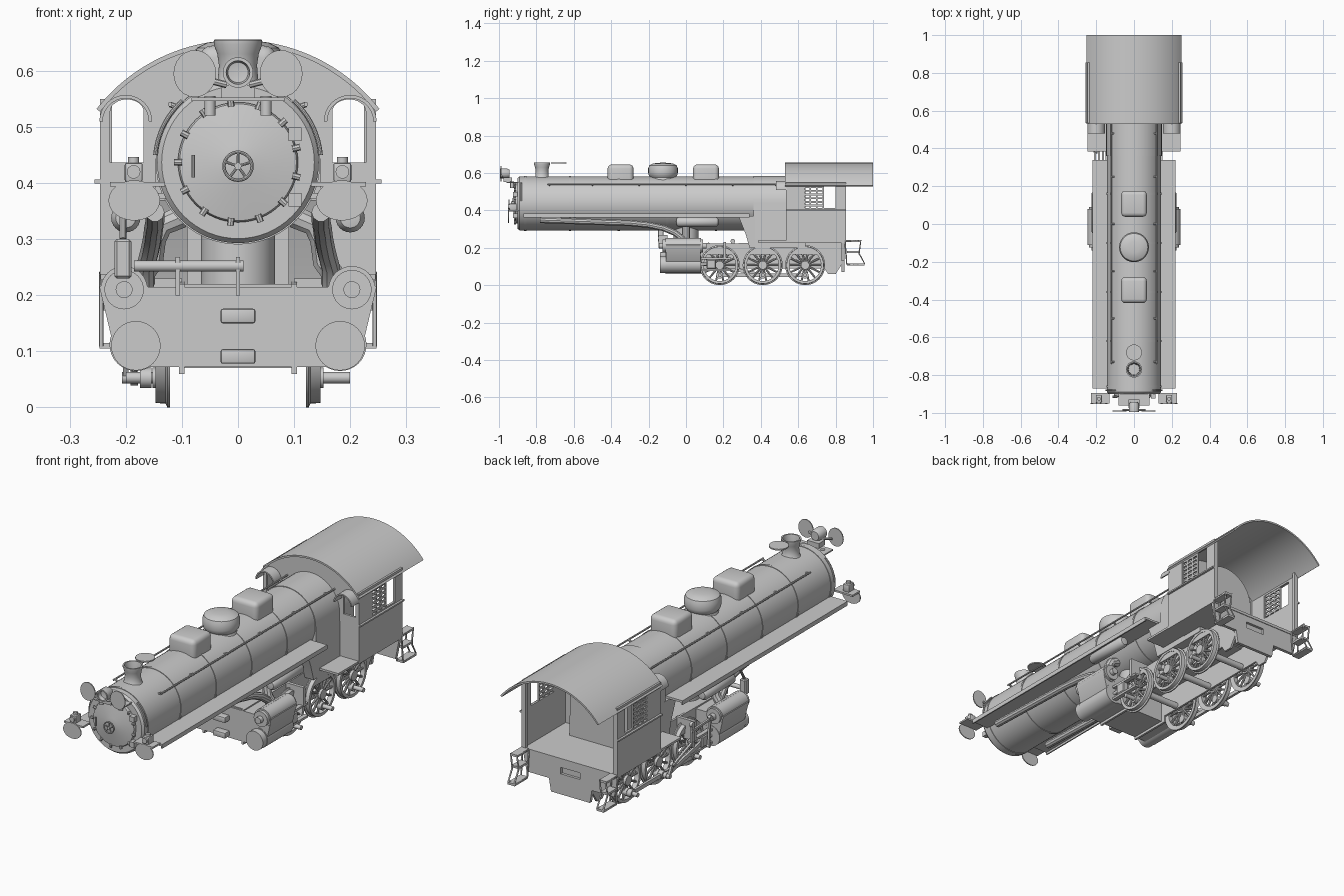
import bpy, bmesh
from math import pi, sin, cos, radians
from mathutils import Vector, Matrix, Euler

if "Cube" in bpy.data.objects:
    bpy.data.objects.remove(bpy.data.objects["Cube"])


def finish(name, me, angle=35):
    me.shade_smooth()
    me.set_sharp_from_angle(angle=radians(angle))
    o = bpy.data.objects.new(name, me)
    bpy.context.collection.objects.link(o)
    return o


def from_bm(name, bm):
    bmesh.ops.recalc_face_normals(bm, faces=bm.faces)
    me = bpy.data.meshes.new(name)
    bm.to_mesh(me)
    bm.free()
    return finish(name, me)


def cyl(name, a, b, r, r2=None, n=24):
    a, b = Vector(a), Vector(b)
    d = b - a
    m = Matrix.Translation((a + b) / 2) @ d.to_track_quat('Z', 'Y').to_matrix().to_4x4()
    bm = bmesh.new()
    bmesh.ops.create_cone(bm, cap_ends=True, segments=n, radius1=r,
                          radius2=r if r2 is None else r2, depth=d.length, matrix=m)
    return from_bm(name, bm)


def box(name, x0, x1, y0, y1, z0, z1, bevel=0, seg=3):
    bm = bmesh.new()
    m = Matrix.Translation(((x0 + x1) / 2, (y0 + y1) / 2, (z0 + z1) / 2))
    m = m @ Matrix.Diagonal((abs(x1 - x0), abs(y1 - y0), abs(z1 - z0), 1))
    bmesh.ops.create_cube(bm, size=1, matrix=m)
    if bevel:
        bmesh.ops.bevel(bm, geom=bm.edges[:], offset=bevel, segments=seg, profile=0.5, affect='EDGES')
    return from_bm(name, bm)


def lathe(name, prof, loc, axis='z', n=48, closed=False):
    bm = bmesh.new()
    vs = [bm.verts.new((r, 0, h)) for r, h in prof]
    for i in range(len(vs) - (not closed)):
        bm.edges.new((vs[i], vs[(i + 1) % len(vs)]))
    bmesh.ops.spin(bm, geom=bm.verts[:] + bm.edges[:], cent=(0, 0, 0), axis=(0, 0, 1),
                   angle=2 * pi, steps=n, use_duplicate=False)
    bmesh.ops.remove_doubles(bm, verts=bm.verts, dist=1e-5)
    rot = {'z': Matrix(), 'y': Matrix.Rotation(-pi / 2, 4, 'X'), 'x': Matrix.Rotation(pi / 2, 4, 'Y')}[axis]
    bm.transform(Matrix.Translation(loc) @ rot)
    return from_bm(name, bm)


def curve_mesh(name, cu, m=Matrix()):
    tmp = bpy.data.objects.new(name, cu)
    bpy.context.collection.objects.link(tmp)
    dg = bpy.context.evaluated_depsgraph_get()
    me = bpy.data.meshes.new_from_object(tmp.evaluated_get(dg))
    bpy.data.objects.remove(tmp)
    me.transform(m)
    return finish(name, me)


def add_poly(cu, pts, cyclic):
    s = cu.splines.new('POLY')
    s.points.add(len(pts) - 1)
    for p, c in zip(s.points, pts):
        p.co = (*c, *([0] * (3 - len(c))), 1)
    s.use_cyclic_u = cyclic


def plate(name, loops, axis, c0, c1):
    """Flat outline (extra loops are holes) extruded along axis from c0 to c1."""
    cu = bpy.data.curves.new(name, 'CURVE')
    cu.dimensions, cu.fill_mode, cu.extrude = '2D', 'BOTH', abs(c1 - c0) / 2
    for lp in loops:
        add_poly(cu, lp, True)
    rot = Euler((pi / 2, 0, pi / 2 if axis == 'x' else 0)).to_matrix().to_4x4()
    off = Vector((1, 0, 0) if axis == 'x' else (0, 1, 0)) * (c0 + c1) / 2
    return curve_mesh(name, cu, Matrix.Translation(off) @ rot)


def pipe(name, pts, r, cyclic=False):
    cu = bpy.data.curves.new(name, 'CURVE')
    cu.dimensions, cu.bevel_depth, cu.bevel_resolution, cu.use_fill_caps = '3D', r, 3, True
    add_poly(cu, pts, cyclic)
    return curve_mesh(name, cu)


def arc(cx, cy, rx, ry, a0, a1, n=24):
    return [(cx + rx * cos(radians(a0 + (a1 - a0) * i / n)),
             cy + ry * sin(radians(a0 + (a1 - a0) * i / n))) for i in range(n + 1)]


def rect(a, b, c, d):
    return [(a, c), (b, c), (b, d), (a, d)]


BZ, BR = 0.437, 0.144  # boiler axis height and radius

# Boiler, domed smokebox door and bands
lathe("boiler", [(0, -.93), (.03, -.926), (.104, -.912), (.107, -.906), (.107, -.9), (.136, -.9),
                 (BR, -.89), (BR, .64), (0, .64)], (0, 0, BZ), 'y', 64)
for y in (-.86, -.62, -.36, -.1, .16, .4):
    lathe("boiler_band", [(BR - .004, -.006), (.1465, -.006), (.1465, .006), (BR - .004, .006)],
          (0, y, BZ), 'y', 64, True)
for i in range(13):
    a = 2 * pi * (i + .5) / 13
    cyl("door_clamp", (.1 * cos(a), -.914, BZ + .1 * sin(a)), (.114 * cos(a), -.914, BZ + .114 * sin(a)), .006, n=8)
lathe("door_handwheel", [(.025 + .003 * cos(t * pi / 4), .003 * sin(t * pi / 4)) for t in range(8)],
      (0, -.946, .43), 'y', 32, True)
for i in range(5):
    a = 2 * pi * i / 5 + .3
    cyl("handwheel_spoke", (0, -.946, .43), (.025 * cos(a), -.946, .43 + .025 * sin(a)), .0025, n=8)
cyl("handwheel_shaft", (0, -.95, .43), (0, -.92, .43), .006)
for z in (.37, .487):
    box("door_hinge", .09, .113, -.925, -.9, z - .012, z + .012)
cyl("door_handle", (-.08, -.928, .41), (-.08, -.928, .45), .003, n=8)

# Firebox with straight sides below the boiler
plate("firebox", [[(-.15, .2), (.15, .2)] + arc(0, BZ, .147, .147, 0, 180)], 'y', .36, .64)
for s in (1, -1):
    plate("firebox_front_edge", [[(.28, .37), (.37, .37), (.37, .2), (.34, .2), (.32, .27)]], 'x', s * .09, s * .15)

# Chimney and its swung-open lid
lathe("chimney", [(.06, -.02), (.045, 0), (.036, .012), (.034, .04), (.037, .06), (.043, .077), (.043, .085),
                  (.036, .085), (.029, .05), (.028, .0), (0, 0)], (0, -.77, .57))
cyl("chimney_lid", (0, -.68, .65), (0, -.68, .656), .042, n=32)

# Sand boxes and steam dome
for y in (-.35, .107):
    box("sand_box", -.068, .068, y - .069, y + .069, .53, .645, .022, 4)
lathe("steam_dome", [(.085, -.04), (.07, -.015), (.066, .0), (.076, .012), (.079, .025), (.079, .05),
                     (.073, .066), (.055, .075), (.03, .079), (0, .08)], (0, -.123, .575))

# Headlight with bracket and two side discs
box("headlight_shelf", -.083, .083, -.96, -.895, .546, .552)
box("headlight_bracket", -.03, .03, -.975, -.93, .552, .575)
lathe("headlight", [(0, .05), (.02, .05), (.027, .035), (.027, -.002), (.021, -.002), (.018, .015), (0, .018)],
      (0, -.993, .597), 'y', 32)
for s in (1, -1):
    plate("headlight_disc", [arc(s * .077, .595, .038, .042, 0, 345, 23)], 'y', -.992, -.987)
    cyl("disc_arm", (s * .02, -.985, .575), (s * .06, -.985, .585), .006, n=8)
    cyl("shelf_post", (s * .05, -.93, .52), (s * .05, -.93, .555), .01, n=12)
    # Marker lamps at the ends of the running boards
    box("marker_shelf", s * .13, s * .228, -.95, -.895, .394, .402)
    box("marker_lamp", s * .17, s * .202, -.945, -.905, .402, .436, .004, 2)
    cyl("marker_lens", (s * .186, -.952, .42), (s * .186, -.94, .42), .012)
    cyl("marker_cap", (s * .186, -.925, .436), (s * .186, -.925, .446), .01)
    plate("marker_disc", [arc(s * .185, .369, .046, .036, 0, 345, 23)], 'y', -.952, -.947)

    # Running boards, air tanks, delivery pipes and handrails
    box("running_board", s * .125, s * .22, -.87, .34, .372, .382)
    box("running_board_lip", s * .214, s * .22, -.87, .34, .362, .382)
    lathe("air_tank", [(0, -.115), (.018, -.112), (.026, -.1), (.026, .1), (.018, .112), (0, .115)],
          (s * .2, .06, .338), 'y', 24)
    pipe("steam_pipe", [(s * .148, -.78, .348), (s * .148, -.3, .332), (s * .15, -.2, .322), (s * .152, -.12, .305),
                        (s * .157, -.06, .28), (s * .165, -.02, .25), (s * .165, .0, .22)], .017)
    pipe("exhaust_elbow", [(s * .1, .0, .34), (s * .135, .0, .325), (s * .148, .0, .3), (s * .153, .0, .26),
                           (s * .175, .0, .23)], .021)
    cyl("handrail", (s * .121, -.74, .54), (s * .121, .54, .54), .004, n=10)
    for y in (-.73, -.5, -.25, 0, .25, .48):
        cyl("handrail_post", (s * .095, y, .53), (s * .121, y, .54), .005, n=8)
    pipe("smokebox_rail", [(s * x, -.88, z) for x, z in arc(0, BZ, .148, .148, 5, 48, 12)], .004)

    # Cylinders and valve chests with stepped covers
    cyl("cylinder", (s * .182, -.11, .112), (s * .182, .08, .112), .047, n=32)
    cyl("cylinder_cover", (s * .182, -.14, .11), (s * .182, -.1, .11), .044, n=32)
    cyl("valve_chest", (s * .203, -.11, .21), (s * .203, .08, .21), .042, n=32)
    cyl("valve_cover", (s * .203, -.125, .21), (s * .203, .09, .21), .035, n=32)
    cyl("valve_stem_cover", (s * .203, -.145, .21), (s * .203, .11, .21), .015)

    # Main frame plate, crosshead guides and crosshead
    plate("frame_plate", [[(-.11, .22), (-.11, .06), (.1, .06), (.1, .09), (.74, .09), (.76, .06), (.8, .06),
                           (.845, .13), (.845, .23)]], 'x', s * .095, s * .105)
    for z in (.142, .082):
        box("crosshead_guide", s * .172, s * .192, .07, .24, z - .005, z + .005)
    box("crosshead", s * .168, s * .196, .11, .16, .087, .137, .004, 1)
    cyl("piston_rod", (s * .182, .07, .112), (s * .182, .13, .112), .008)
    box("guide_hanger", s * .1, s * .195, .2, .215, .14, .23)

    # Cab side with louvred window
    plate("cab_side", [rect(.535, .85, .235, .55), rect(.63, .8, .413, .53)], 'x', s * .236, s * .246)
    box("side_moulding", s * .244, s * .256, .535, .855, .399, .406)
    for i in range(6):
        box("window_louvre", s * .238, s * .244, .63, .735, .42 + i * .02, .43 + i * .02)
    for y in (.632, .665, .7, .735):
        box("window_bar", s * .237, s * .245, y - .004, y + .004, .413, .53)
    box("cab_rear_post", s * .225, s * .246, .84, .855, .235, .55)
    # Hood over the front window and step plate below
    plate("window_hood", [arc(s * .2, .51, .047, .047, 0, 180, 16) + arc(s * .2, .51, .041, .041, 180, 0, 16)],
          'y', .48, .54)
    box("front_platform", s * .14, s * .245, .385, .54, .228, .238)
    # Rear boarding steps
    for x in (.212, .244):
        pipe("step_rail", [(s * x, .85, .235), (s * x, .935, .24), (s * x, .925, .17), (s * x, .955, .115),
                           (s * x, .86, .11), (s * x, .855, .17), (s * x, .85, .235)], .004)
    for y0, y1, z in ((.86, .955, .11), (.86, .925, .178), (.85, .935, .236)):
        box("step_tread", s * .21, s * .247, y0, y1, z - .005, z + .005)

# Cylinder saddle block
plate("saddle_block", [[(-.2, .252), (-.247, .215), (-.222, .11), (-.18, .072), (.18, .072), (.222, .11),
                        (.247, .215), (.2, .252), (.16, .215), (-.16, .215)]], 'y', -.108, .078)
cyl("saddle_column", (0, 0, .2), (0, 0, .32), .066, n=40)
for z in (.163, .091):
    box("buffer_pad", -.031, .031, -.14, -.1, z - .013, z + .013, .004, 2)
# Cross shaft and small hardware ahead of the block
cyl("cross_shaft", (-.185, -.14, .252), (.01, -.14, .252), .01)
for x in (-.107, 0):
    box("shaft_hanger", x - .004, x + .004, -.148, -.1, .2, .268)
box("shaft_bracket", -.22, -.19, -.15, -.12, .23, .3, .004, 1)
pipe("bracket_link", [(-.205, -.135, .3), (-.205, -.1, .36)], .006)

# Driving wheels with spokes, counterweights and crank pins
WZ, WY = .107, (.18, .41, .637)
for y in WY:
    cyl("axle", (-.14, y, WZ), (.14, y, WZ), .015)
    for s in (1, -1):
        lathe("wheel_rim", [(.107, s * .121), (.107, s * .126), (.1, s * .129), (.099, s * .147), (.085, s * .147),
                            (.085, s * .124)], (0, y, WZ), 'x', 48, True)
        cyl("wheel_hub", (s * .12, y, WZ), (s * .152, y, WZ), .023)
        for i in range(14):
            a = 2 * pi * i / 14
            cyl("wheel_spoke", (s * .135, y + .018 * cos(a), WZ + .018 * sin(a)),
                (s * .135, y + .088 * cos(a), WZ + .088 * sin(a)), .006, .005, n=8)
        plate("counterweight", [arc(y, WZ, .088, .088, 40, 140, 16)], 'x', s * .128, s * .145)
        cyl("crank_boss", (s * .128, y, .053), (s * .152, y, .053), .018)
        cyl("crank_pin", (s * .14, y, .053), (s * .2, y, .053), .01)

# Rods and valve gear on the left side
box("side_rod", -.17, -.158, WY[0], WY[2], .044, .062)
for y in WY:
    cyl("side_rod_end", (-.175, y, .053), (-.154, y, .053), .018)


def link(name, a, b, x, w):
    d = (Vector(b) - Vector(a)).normalized() * w
    n = Vector((-d.y, d.x))
    a, b = Vector(a), Vector(b)
    plate(name, [[tuple(a + n), tuple(a - n), tuple(b - n), tuple(b + n)]], 'x', x - .005, x + .005)
    for p in (a, b):
        cyl(name + "_eye", (x - .007, *p), (x + .007, *p), w * 1.5, n=16)


link("main_rod", (.135, .112), (.41, .053), -.185, .009)
link("eccentric_crank", (.41, .053), (.385, .1), -.2, .007)
link("eccentric_rod", (.385, .1), (.25, .15), -.207, .005)
link("expansion_link", (.25, .14), (.25, .235), -.207, .008)
link("radius_rod", (.25, .205), (.12, .21), -.207, .005)
link("combination_lever", (.12, .22), (.13, .09), -.207, .005)

# Cab front wall with arched windows, cut around the boiler
roof_arc = arc(0, .335, .314, .314, 39, 141, 32)
windows = [[(s * .198 - .03, .437), (s * .198 + .03, .437)] + arc(s * .198, .527, .03, .022, 0, 180, 12) for s in (1, -1)]
plate("cab_front", [[(-.246, .235), (.246, .235)] + roof_arc] + windows, 'y', .535, .545)
# Arched roof shell
plate("cab_roof", [arc(0, .335, .32, .32, 38, 142, 40) + arc(0, .335, .312, .312, 142, 38, 40)], 'y', .53, 1)

# Cab floor, rear beam and drawbar pocket
box("cab_floor", -.246, .246, .53, .85, .225, .238)
plate("rear_beam", [[(-.246, .235), (-.225, .13), (-.11, .13), (-.1, .07), (.1, .07), (.11, .13), (.225, .13),
                     (.246, .235)], rect(-.05, .05, .165, .195)], 'y', .832, .847)
box("drawbar_pocket", -.055, .055, .79, .835, .155, .205)
box("frame_top", -.1, .1, -.1, .84, .205, .22)
